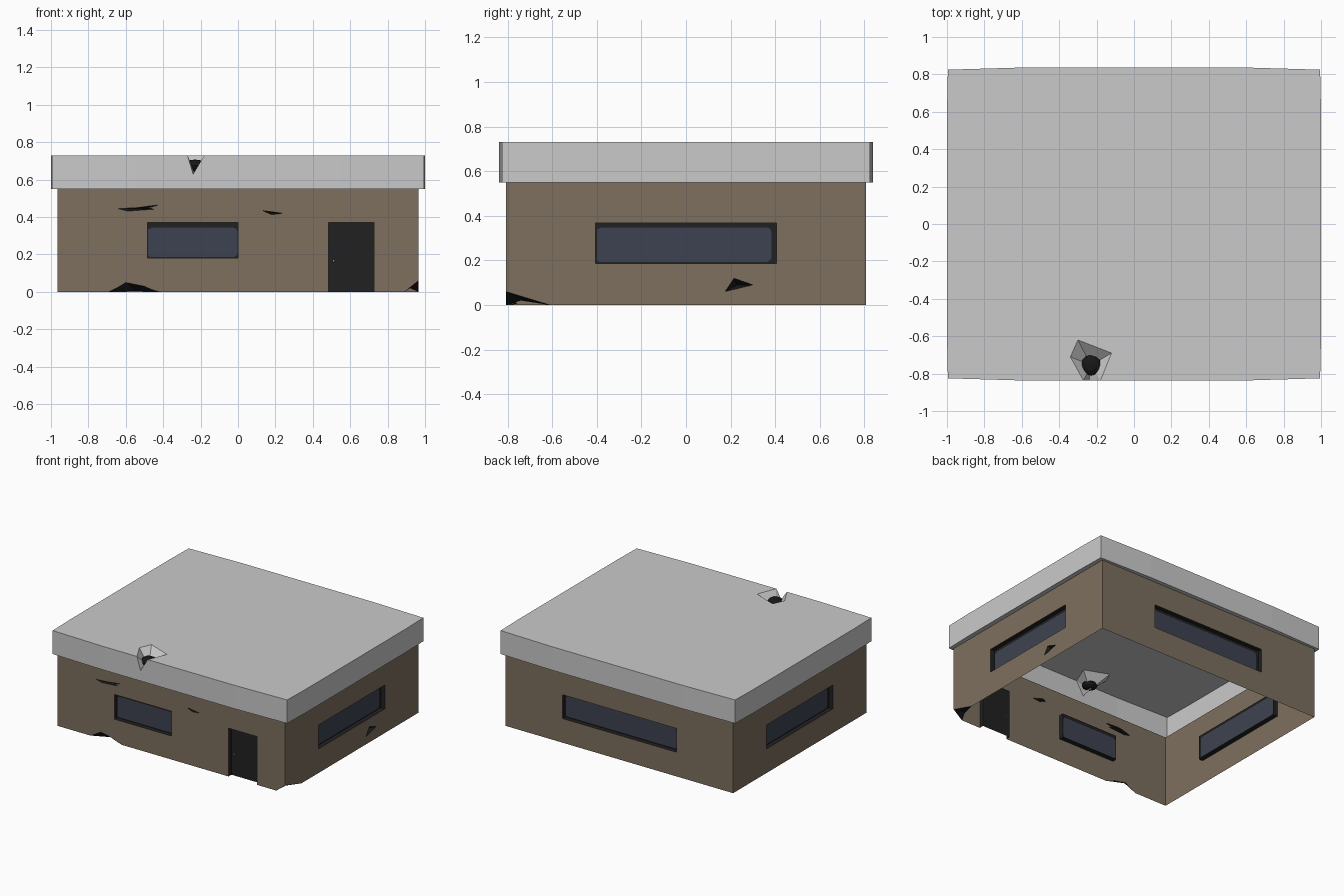
import bpy, bmesh, math
from mathutils import Vector
from mathutils.geometry import tessellate_polygon

if "Cube" in bpy.data.objects:
    bpy.data.objects.remove(bpy.data.objects["Cube"])

WX, WY, WH, TOP = 0.965, 0.807, 0.55, 0.73   # wall half sizes, wall height, roof top
REVEAL = 0.035                               # depth of windows and door


def material(name, rgb):
    m = bpy.data.materials.new(name)
    m.diffuse_color = (*rgb, 1)
    m.use_nodes = True
    m.node_tree.nodes["Principled BSDF"].inputs["Base Color"].default_value = m.diffuse_color
    return m


BROWN = material("brown plaster", (0.205, 0.162, 0.114))
GREY = material("light grey roof", (0.59, 0.59, 0.59))
DARK = material("dark frame", (0.015, 0.015, 0.015))
GLASS = material("blue grey glass", (0.047, 0.055, 0.082))
HOLE = material("black hole", (0.009, 0.009, 0.009))
METAL = material("grey metal", (0.30, 0.30, 0.30))


def make(name, polys, mat):
    """One object from a list of 3D polygons."""
    bm = bmesh.new()
    for p in polys:
        bm.faces.new([bm.verts.new(v) for v in p])
    bmesh.ops.remove_doubles(bm, verts=bm.verts[:], dist=1e-5)
    me = bpy.data.meshes.new(name)
    bm.to_mesh(me)
    bm.free()
    me.materials.append(mat)
    ob = bpy.data.objects.new(name, me)
    bpy.context.collection.objects.link(ob)
    return ob


def fill(P, loops, d=0.0):
    """Triangles for an outline with holes, mapped to 3D by P(u, v, depth)."""
    pts = [p for lp in loops for p in lp]
    out = []
    for t in tessellate_polygon([[Vector((u, v, 0)) for u, v in lp] for lp in loops]):
        a, b, c = (Vector(pts[i]) for i in t)
        if (b - a).cross(c - a) < 0:
            b, c = c, b
        out.append([P(q.x, q.y, d) for q in (a, b, c)])
    return out


def rect(u0, u1, v0, v1):
    return [(u0, v0), (u1, v0), (u1, v1), (u0, v1)]


def fan(rim, apex):
    n = len(rim)
    return [[rim[i], rim[(i + 1) % n], apex] for i in range(n)]


def reveal(P, loop, closed=True):
    n = len(loop)
    return [[P(*loop[i], 0), P(*loop[(i + 1) % n], 0),
             P(*loop[(i + 1) % n], REVEAL), P(*loop[i], REVEAL)]
            for i in range(n if closed else n - 1)]


# wall frames: u runs to the right seen from outside, v is up, d goes inward
front = lambda u, v, d: Vector((u, -WY + d, v))
right = lambda u, v, d: Vector((WX - d, u, v))
back = lambda u, v, d: Vector((-u, WY - d, v))
left = lambda u, v, d: Vector((-WX + d, -u, v))

# windows: frame, hole outline, pane margins (left, right, bottom, top)
windows = {
    "front": (front, rect(-0.485, 0.0, 0.18, 0.37), (0.003, 0.003, 0.006, 0.027)),
    "right": (right, rect(-0.405, 0.405, 0.185, 0.368), (0.006, 0.022, 0.008, 0.02)),
    "back": (back, rect(-0.485, 0.485, 0.185, 0.368), (0.006, 0.022, 0.008, 0.02)),
    "left": (left, rect(-0.405, 0.405, 0.185, 0.368), (0.006, 0.022, 0.008, 0.02)),
}

# damage outlines on the walls
cracks = {
    "upper_crack": (front, [(-0.64, 0.445), (-0.59, 0.432), (-0.45, 0.442),
                            (-0.48, 0.449), (-0.42, 0.466), (-0.54, 0.45)]),
    "small_crack": (front, [(0.13, 0.435), (0.18, 0.413), (0.24, 0.42)]),
    "side_chip": (right, [(0.175, 0.06), (0.30, 0.09), (0.215, 0.12)]),
}
rubble = [(-0.69, 0), (-0.65, 0.02), (-0.6, 0.05), (-0.5, 0.03), (-0.46, 0.012), (-0.42, 0)]
door = [(0.485, 0), (0.485, 0.37), (0.727, 0.37), (0.727, 0)]

# walls, thin sheets with openings
outlines = {
    "front": [(-WX, 0)] + rubble + door + [(0.89, 0), (WX, 0.06), (WX, WH), (-WX, WH)],
    "right": [(-0.61, 0), (WY, 0), (WY, WH), (-WY, WH), (-WY, 0.06)],
    "back": rect(-WX, WX, 0, WH),
    "left": rect(-WY, WY, 0, WH),
}
polys = []
for side, (P, hole, m) in windows.items():
    holes = [hole] + [lp for Q, lp in cracks.values() if Q is P]
    polys += fill(P, [outlines[side]] + holes)
make("walls", polys, BROWN)

# windows: dark reveal and frame round a clipped-corner pane
for side, (P, hole, (ml, mr, mb, mt)) in windows.items():
    (u0, v0), (u1, v1) = hole[0], hole[2]
    a, b, c, e, k = u0 + ml, u1 - mr, v0 + mb, v1 - mt, 0.02
    pane = [(a + k / 2, c), (b - k, c), (b - k * .3, c + k * .3), (b, c + k), (b, e - k),
            (b - k * .3, e - k * .3), (b - k, e), (a + k, e), (a, e - k / 2), (a, c + k / 2)]
    make(side + "_window_frame", reveal(P, hole) + fill(P, [hole, pane], REVEAL), DARK)
    make(side + "_window_glass", fill(P, [pane], REVEAL), GLASS)

# door and knob
make("door", reveal(front, door, False) + fill(front, [door[::-1]], REVEAL), DARK)
bpy.ops.mesh.primitive_uv_sphere_add(segments=10, ring_count=6, radius=0.007,
                                     location=(0.512, -WY + REVEAL - 0.006, 0.165))
knob = bpy.context.object
knob.name = "door_knob"
knob.data.materials.append(METAL)

# wall damage: shallow pits
for name, (P, lp) in cracks.items():
    mu = sum(p[0] for p in lp) / len(lp)
    mv = sum(p[1] for p in lp) / len(lp)
    make(name, fan([P(u, v, 0) for u, v in lp], P(mu, mv, 0.035)), HOLE)
make("base_chip", fan([front(u, v, 0) for u, v in rubble], front(-0.55, 0.005, 0.05))[:-1], HOLE)
make("corner_chip", fan([Vector((0.89, -WY, 0)), Vector((WX, -WY, 0.06)),
                         Vector((WX, -0.61, 0))], Vector((0.92, -0.74, 0.02)))[:-1], HOLE)

# roof: slightly bulged outline, with a bite out of the front edge
YM = 0.838
ring = [(-0.995, -0.825), (-0.55, -YM), (0.55, -YM), (0.995, -0.825), (1.0, -0.6), (1.0, 0.6),
        (0.995, 0.825), (0.55, YM), (-0.55, YM), (-0.995, 0.825), (-1.0, 0.6), (-1.0, -0.6)]
bite = [(-0.27, -YM), (-0.34, -0.71), (-0.30, -0.62), (-0.12, -0.69), (-0.18, -YM)]
tip = Vector((-0.24, -YM, 0.63))
flat = lambda u, v, z: Vector((u, v, z))
polys = fill(flat, [ring[:2] + bite + ring[2:]], TOP)
for i in range(len(ring)):
    p, q = ring[i], ring[(i + 1) % len(ring)]
    if i == 1:   # notched front fascia
        edge = [(p[0], WH), (q[0], WH), (q[0], TOP), (-0.18, TOP), (-0.24, 0.63),
                (-0.27, TOP), (p[0], TOP)]
        polys += fill(lambda u, v, d: Vector((u, -YM, v)), [edge])
    else:
        polys.append([Vector((*p, WH)), Vector((*q, WH)), Vector((*q, TOP)), Vector((*p, TOP))])
# soffit
polys += [t[::-1] for t in fill(flat, [ring, [(-WX, -WY), (WX, -WY), (WX, WY), (-WX, WY)]], WH)]
make("roof", polys, GREY)

# roof pit with a dark core
rim = [Vector((*p, TOP)) for p in bite] + [tip]
make("roof_pit", fan(rim, Vector((-0.23, -0.755, 0.635))), GREY)
bpy.ops.mesh.primitive_uv_sphere_add(segments=12, ring_count=6, radius=0.055,
                                     location=(-0.23, -0.755, 0.675))
core = bpy.context.object
core.name = "roof_pit_core"
core.scale = (1, 1, 0.6)
core.data.materials.append(HOLE)
